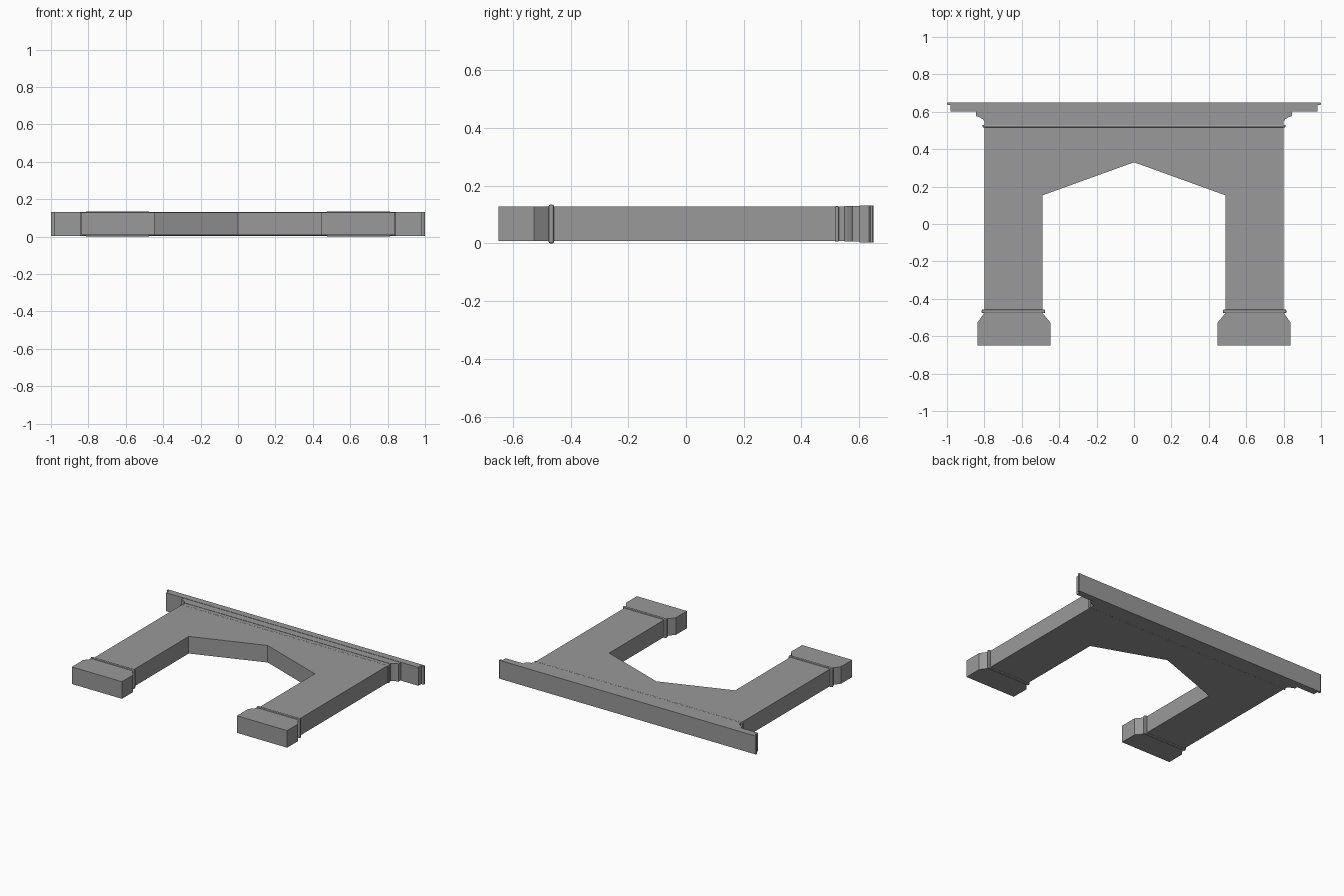
import bpy
import bmesh

if "Cube" in bpy.data.objects:
    bpy.data.objects.remove(bpy.data.objects["Cube"], do_unlink=True)

# Single stone colour
stone = bpy.data.materials.new("grey stone")
stone.use_nodes = True
stone.diffuse_color = (0.32, 0.32, 0.32, 1)
stone.node_tree.nodes["Principled BSDF"].inputs["Base Color"].default_value = (0.32, 0.32, 0.32, 1)


def slab(name, outline, low, high):
    """Extrude a plan outline upward between two heights."""
    bm = bmesh.new()
    face = bm.faces.new([bm.verts.new((x, y, low)) for x, y in outline])
    top = bmesh.ops.extrude_face_region(bm, geom=[face])["geom"]
    verts = [v for v in top if isinstance(v, bmesh.types.BMVert)]
    bmesh.ops.translate(bm, verts=verts, vec=(0, 0, high - low))
    bmesh.ops.recalc_face_normals(bm, faces=bm.faces)
    mesh = bpy.data.meshes.new(name)
    bm.to_mesh(mesh)
    bm.free()
    mesh.materials.append(stone)
    obj = bpy.data.objects.new(name, mesh)
    bpy.context.collection.objects.link(obj)
    return obj


def mirrored(half):
    """Close a right-hand half outline across the centre line."""
    return half + [(-x, y) for x, y in reversed(half) if x > 0]


def bead(name, x0, x1, y0, y1, low, high):
    """Thin moulding band with rounded edges."""
    obj = slab(name, [(x0, y0), (x1, y0), (x1, y1), (x0, y1)], low, high)
    mod = obj.modifiers.new("rounding", "BEVEL")
    mod.width = (y1 - y0) * 0.35
    mod.segments = 2
    return obj


LOW, HIGH = 0.008, 0.128

# Surround: two legs joined by a pointed opening
slab("surround", mirrored([(0, 0.33), (0.49, 0.153), (0.49, -0.475),
                           (0.80, -0.475), (0.80, 0.55)]), LOW, HIGH)

# Flared cornice under the shelf
slab("cornice", mirrored([(0.80, 0.55), (0.808, 0.56), (0.825, 0.57),
                          (0.845, 0.577), (0.845, 0.602)]), 0.006, 0.13)
bead("cornice_bead", -0.81, 0.81, 0.516, 0.53, 0.006, 0.13)

# Mantel shelf with a projecting rounded lip
slab("mantel_shelf", mirrored([(0.98, 0.602), (0.98, 0.635), (0.993, 0.635),
                               (1.0, 0.639), (1.0, 0.646), (0.996, 0.65)]),
     0.003, 0.132)

# Plinth and bead at the foot of each leg
for side, s in (("left", 1), ("right", -1)):
    foot = [(0.447, -0.65), (0.837, -0.65), (0.837, -0.527),
            (0.80, -0.475), (0.49, -0.475), (0.447, -0.527)]
    slab(side + "_plinth", [(s * x, y) for x, y in foot], LOW, HIGH)
    a, b = sorted((s * 0.475, s * 0.815))
    bead(side + "_plinth_bead", a, b, -0.477, -0.457, 0, 0.135)
